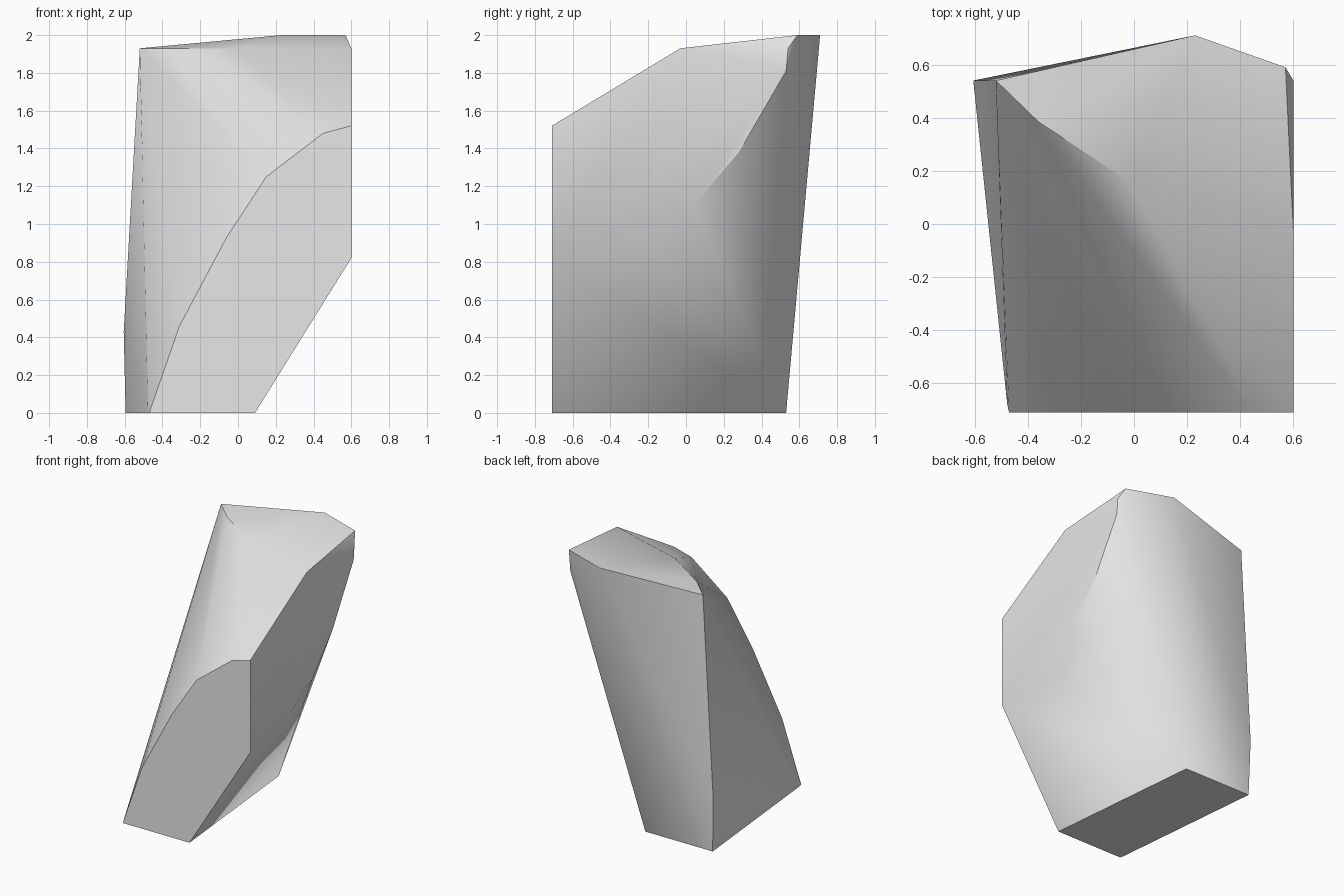
import bpy
import bmesh
import math

cube = bpy.data.objects.get("Cube")
if cube:
    bpy.data.objects.remove(cube, do_unlink=True)

# Plain grey stone
stone = bpy.data.materials.new("grey_stone")
stone.use_nodes = True
grey = (0.8, 0.8, 0.8, 1)
stone.diffuse_color = grey
stone.node_tree.nodes["Principled BSDF"].inputs["Base Color"].default_value = grey

# Flat cut planes of the shard
FRONT, SIDE, SHOULDER, TOP = -0.71, 0.6, 1.93, 2.0

# Outline of the flat front cut (x, z)
front_cut = [(-0.47, 0), (0.09, 0), (0.6, 0.82), (0.6, 1.52),
             (0.45, 1.48), (0.15, 1.25), (-0.06, 0.93), (-0.31, 0.46)]
# Outline of the flat side cut (y, z)
side_cut = [(-0.24, 0.94), (0.04, 1.1), (0.28, 1.38),
            (0.53, 1.81), (0.54, 1.93), (-0.03, 1.93)]
# Curved front rim of the top (x, y)
top_rim = [(-0.52, 0.54), (-0.36, 0.385), (-0.02, 0.16)]
# Back ridge of the top (x, y)
top_ridge = [(0.23, 0.71), (0.57, 0.59)]
# Back corners of the base and the left bulge
back_corners = [(-0.595, 0.53, 0), (-0.03, 0.53, 0), (-0.605, 0.54, 0.43),
                (-0.477, -0.68, 0)]

points = [(x, FRONT, z) for x, z in front_cut]
points += [(SIDE, y, z) for y, z in side_cut]
points += [(x, y, SHOULDER) for x, y in top_rim]
points += [(x, y, TOP) for x, y in top_ridge]
points += back_corners

# Skin the corners with a convex shell and merge its flat faces
bm = bmesh.new()
for p in points:
    bm.verts.new(p)
bmesh.ops.convex_hull(bm, input=bm.verts[:])
loose = [v for v in bm.verts if not v.link_faces]
bmesh.ops.delete(bm, geom=loose, context='VERTS')
bmesh.ops.dissolve_limit(bm, angle_limit=math.radians(0.5),
                         verts=bm.verts[:], edges=bm.edges[:])
bmesh.ops.recalc_face_normals(bm, faces=bm.faces[:])
mesh = bpy.data.meshes.new("rock_shard")
bm.to_mesh(mesh)
bm.free()
mesh.materials.append(stone)

rock = bpy.data.objects.new("rock_shard", mesh)
bpy.context.collection.objects.link(rock)
bpy.ops.object.select_all(action='DESELECT')
rock.select_set(True)
bpy.context.view_layer.objects.active = rock
bpy.ops.object.shade_smooth_by_angle(angle=math.radians(30))
